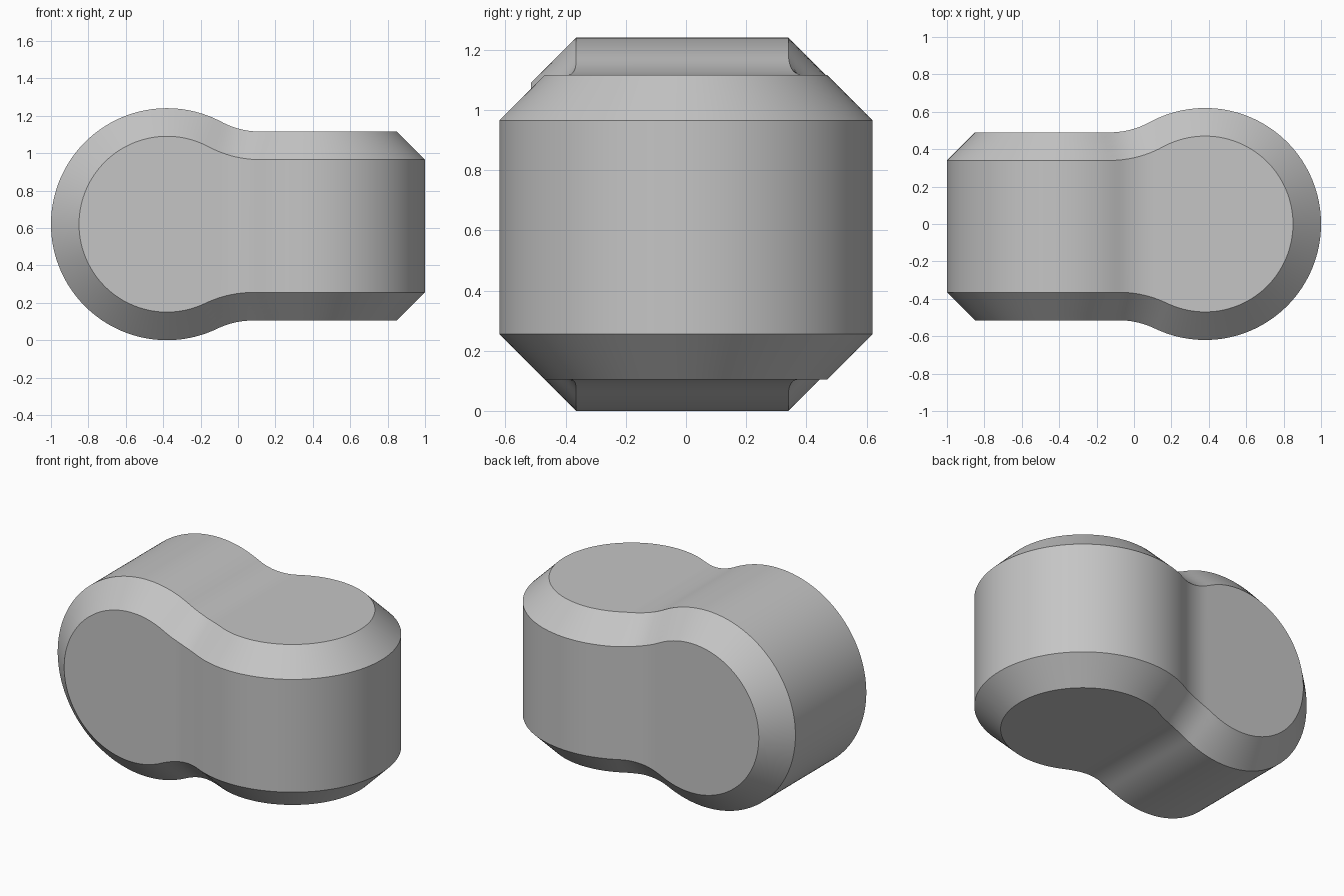
import bpy, bmesh, math

cube = bpy.data.objects.get("Cube")
if cube:
    bpy.data.objects.remove(cube, do_unlink=True)

RADIUS, OFFSET, FILLET, CHAMFER = 0.62, 0.38, 0.44, 0.15
TOP, BOTTOM, FRONT, BACK = 0.495, 0.515, 0.515, 0.49
STATIONS, LAYERS = 128, 6


def half_width(u, band, inset):
    """Keyhole outline: round lobe, fillet, then a straight band, all inset."""
    s = u + OFFSET
    r = RADIUS - inset
    reach = RADIUS + FILLET
    flat_start = math.sqrt(reach ** 2 - (band + FILLET) ** 2)
    if s < flat_start * r / reach:
        square = r * r - s * s
        return math.sqrt(square) if square > 1e-7 else 0.0
    if s < flat_start:
        return band + FILLET - math.sqrt((FILLET + inset) ** 2 - (s - flat_start) ** 2)
    return band - inset


def corner(i, t, y_sign, z_sign):
    """Point on a chamfer: t runs from the flat top/bottom to the side face."""
    z_inset, y_inset = t * CHAMFER, (1 - t) * CHAMFER
    start, end = -1 + z_inset, 1 - y_inset
    x = start + (end - start) * (1 - math.cos(math.pi * i / STATIONS)) / 2
    y = half_width(-x, BACK if y_sign > 0 else FRONT, y_inset)
    z = half_width(x, TOP if z_sign > 0 else BOTTOM, z_inset)
    return x, y_sign * y, RADIUS + z_sign * z


# Loft chamfered rings along x; the two lobes lie at right angles
bm = bmesh.new()
rings = []
steps = [k / LAYERS for k in range(LAYERS + 1)]
for i in range(STATIONS + 1):
    ring = []
    for y_sign, z_sign in ((1, 1), (1, -1), (-1, -1), (-1, 1)):
        order = steps if y_sign == z_sign else steps[::-1]
        ring += [bm.verts.new(corner(i, t, y_sign, z_sign)) for t in order]
    rings.append(ring)
for a, b in zip(rings, rings[1:]):
    for j in range(len(a)):
        k = (j + 1) % len(a)
        bm.faces.new((a[j], a[k], b[k], b[j]))
bmesh.ops.remove_doubles(bm, verts=bm.verts, dist=1e-5)
bmesh.ops.recalc_face_normals(bm, faces=bm.faces)

mesh = bpy.data.meshes.new("double_lobe_body")
bm.to_mesh(mesh)
bm.free()
body = bpy.data.objects.new("double_lobe_body", mesh)
bpy.context.collection.objects.link(body)

# Plain grey material
grey = bpy.data.materials.new("light_grey")
grey.use_nodes = True
colour = (0.56, 0.56, 0.56, 1)
grey.diffuse_color = colour
grey.node_tree.nodes["Principled BSDF"].inputs["Base Color"].default_value = colour
mesh.materials.append(grey)

bpy.ops.object.select_all(action="DESELECT")
body.select_set(True)
bpy.context.view_layer.objects.active = body
bpy.ops.object.shade_smooth_by_angle(angle=math.radians(25))
